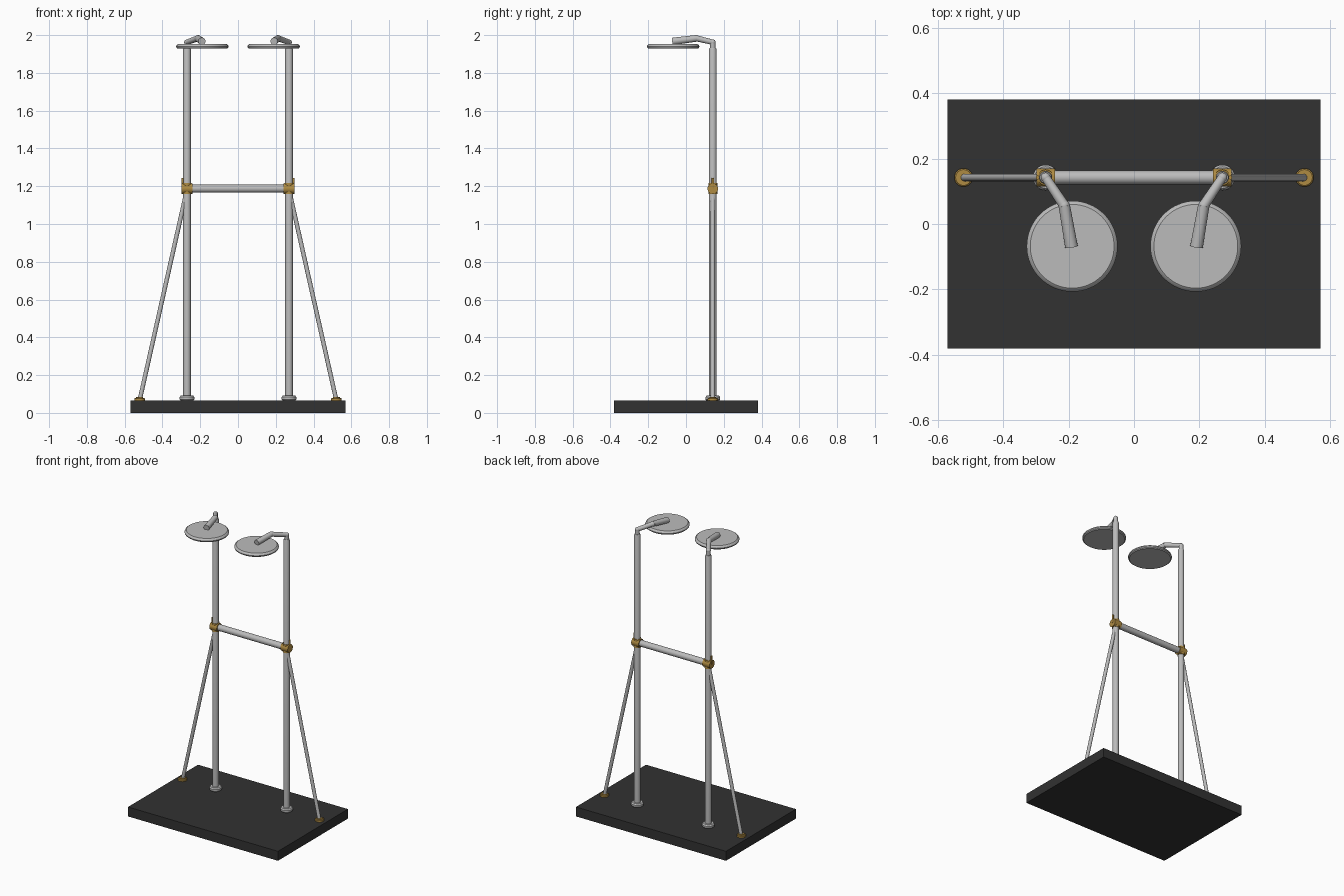
import bpy, bmesh, math
from mathutils import Vector

cube = bpy.data.objects.get("Cube")
if cube:
    bpy.data.objects.remove(cube, do_unlink=True)


def material(name, rgb):
    m = bpy.data.materials.new(name)
    m.use_nodes = True
    m.diffuse_color = (*rgb, 1)
    bsdf = next(n for n in m.node_tree.nodes if n.type == 'BSDF_PRINCIPLED')
    bsdf.inputs["Base Color"].default_value = (*rgb, 1)
    return m


STEEL = material("steel grey", (0.50, 0.50, 0.50))
BRASS = material("brass", (0.43, 0.26, 0.055))
BLACK = material("black base", (0.032, 0.032, 0.032))


def finish(name, bm, mat, smooth=True):
    bmesh.ops.recalc_face_normals(bm, faces=bm.faces)
    mesh = bpy.data.meshes.new(name)
    bm.to_mesh(mesh)
    bm.free()
    mesh.materials.append(mat)
    ob = bpy.data.objects.new(name, mesh)
    bpy.context.collection.objects.link(ob)
    if smooth:
        bpy.ops.object.select_all(action='DESELECT')
        ob.select_set(True)
        bpy.context.view_layer.objects.active = ob
        bpy.ops.object.shade_smooth_by_angle(angle=math.radians(35))
    return ob


def lathe(bm, start, direction, profile, sides=32):
    """Sweep (radius, distance) pairs around an axis and cap both ends."""
    rot = Vector(direction).to_track_quat('Z', 'Y')
    rings = []
    for r, d in profile:
        rings.append([bm.verts.new(Vector(start) + rot @ Vector((
            r * math.cos(2 * math.pi * i / sides),
            r * math.sin(2 * math.pi * i / sides), d))) for i in range(sides)])
    for a, b in zip(rings, rings[1:]):
        for i in range(sides):
            j = (i + 1) % sides
            bm.faces.new((a[i], a[j], b[j], b[i]))
    bm.faces.new(rings[0][::-1])
    bm.faces.new(rings[-1])


def rod(bm, a, b, r0, r1=None, sides=24):
    d = Vector(b) - Vector(a)
    lathe(bm, a, d, [(r0, 0), (r0 if r1 is None else r1, d.length)], sides)


def ball(bm, p, r):
    res = bmesh.ops.create_uvsphere(bm, u_segments=20, v_segments=12, radius=r)
    bmesh.ops.translate(bm, verts=res["verts"], vec=p)


UP = (0, 0, 1)
POST_X, POST_Y, BASE_TOP, BAR_Z = 0.27, 0.142, 0.065, 1.187

# Base slab
bm = bmesh.new()
bmesh.ops.create_cube(bm, size=1)
bmesh.ops.scale(bm, vec=(1.14, 0.76, BASE_TOP), verts=bm.verts)
bmesh.ops.translate(bm, vec=(0, 0, BASE_TOP / 2), verts=bm.verts)
finish("base_slab", bm, BLACK, smooth=False)

# Crossbar between the posts
bm = bmesh.new()
rod(bm, (-POST_X, POST_Y, BAR_Z), (POST_X, POST_Y, BAR_Z), 0.021)
finish("crossbar", bm, STEEL)

for side, s in (("left", 1), ("right", -1)):
    x = s * POST_X

    # Upright post with softened top edge
    bm = bmesh.new()
    lathe(bm, (x, POST_Y, BASE_TOP), UP, [(0.02, 0), (0.02, 1.86), (0.017, 1.868)])
    finish(side + "_post", bm, STEEL)

    # Floor flange of the post
    bm = bmesh.new()
    lathe(bm, (x, POST_Y, BASE_TOP), UP,
          [(0.033, 0), (0.039, 0.006), (0.039, 0.018), (0.033, 0.026)])
    finish(side + "_post_flange", bm, STEEL)

    # Brass tee fitting: sleeve along the bar crossed by a sleeve on the post
    bm = bmesh.new()
    rod(bm, (x - 0.028, POST_Y, BAR_Z), (x + 0.028, POST_Y, BAR_Z), 0.028)
    rod(bm, (x, POST_Y, BAR_Z - 0.029), (x, POST_Y, BAR_Z + 0.029), 0.024)
    finish(side + "_tee_fitting", bm, BRASS)

    # Small set screw on the outer end of the fitting
    bm = bmesh.new()
    px = x + s * 0.024
    rod(bm, (px, POST_Y, BAR_Z), (px, POST_Y, BAR_Z + 0.057), 0.006, sides=12)
    finish(side + "_set_screw", bm, BRASS)

    # Diagonal brace and its brass foot
    bm = bmesh.new()
    rod(bm, (s * 0.521, POST_Y, BASE_TOP), (x, POST_Y, BAR_Z - 0.005), 0.0115)
    finish(side + "_brace", bm, STEEL)
    bm = bmesh.new()
    lathe(bm, (s * 0.521, POST_Y, BASE_TOP), UP,
          [(0.028, 0), (0.028, 0.011), (0.024, 0.014), (0.018, 0.014), (0.018, 0.018)])
    finish(side + "_brace_foot", bm, BRASS)

    # Bent arm: neck, rising section, then thicker section down to the head
    bm = bmesh.new()
    neck = (x, POST_Y, 1.962)
    elbow = (s * 0.213, 0.056, 1.983)
    tip = (s * 0.191, -0.07, 1.967)
    rod(bm, (x, POST_Y, 1.92), neck, 0.014)
    ball(bm, neck, 0.015)
    rod(bm, neck, elbow, 0.014, 0.016)
    ball(bm, elbow, 0.017)
    rod(bm, elbow, tip, 0.0175, 0.0195)
    finish(side + "_arm", bm, STEEL)

    # Round head disc with a rolled rim
    bm = bmesh.new()
    lathe(bm, (s * 0.189, -0.068, 1.928), UP,
          [(0.130, 0), (0.137, 0.005), (0.139, 0.012), (0.136, 0.019), (0.128, 0.025)],
          sides=64)
    finish(side + "_head_disc", bm, STEEL)
